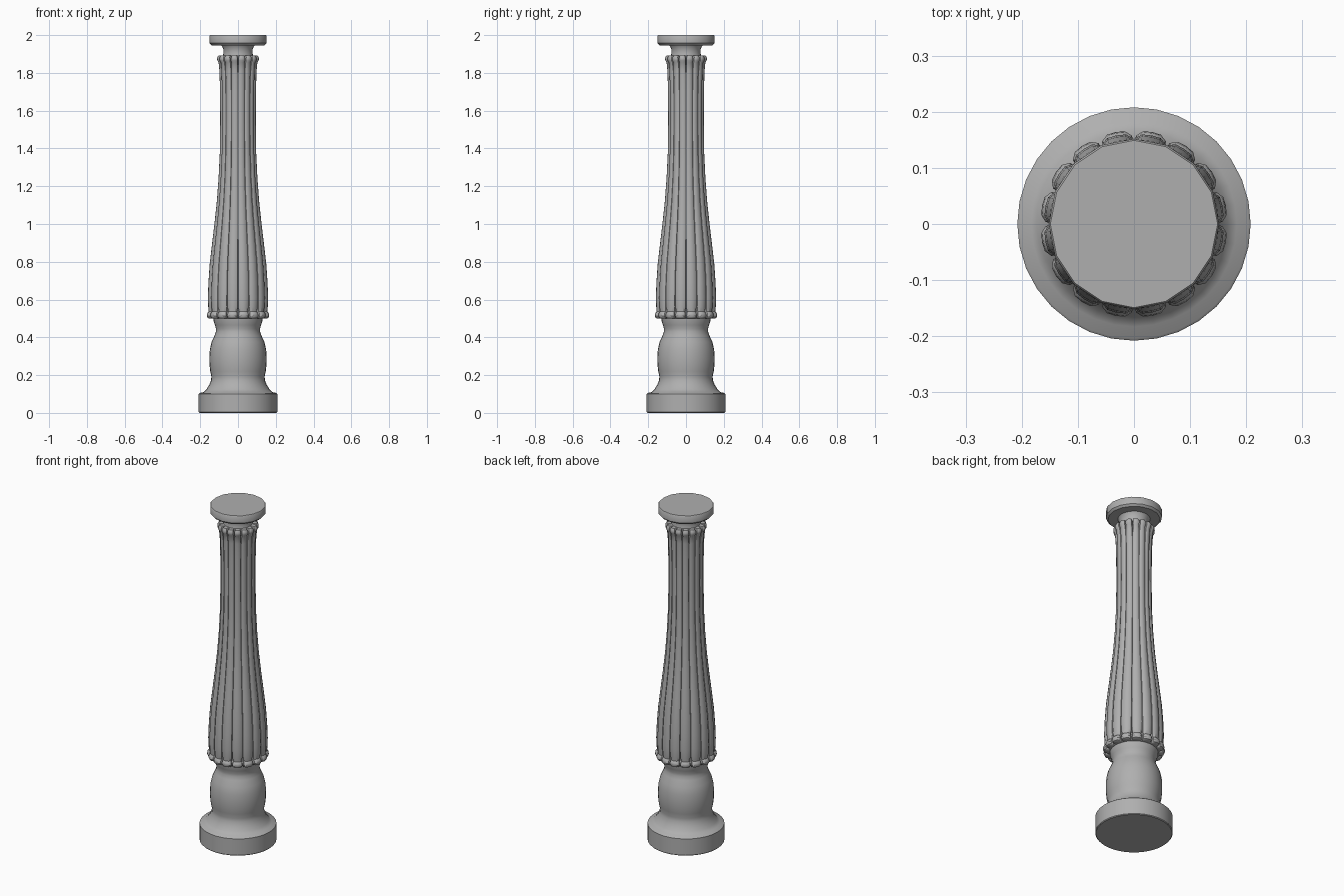
import bpy, bmesh, math
from mathutils import Matrix

if "Cube" in bpy.data.objects:
    bpy.data.objects.remove(bpy.data.objects["Cube"])

stone = bpy.data.materials.new("dark_stone")
stone.diffuse_color = (0.43, 0.43, 0.43, 1)
stone.use_nodes = True
stone.node_tree.nodes["Principled BSDF"].inputs["Base Color"].default_value = stone.diffuse_color


def finish(name, bm, angle):
    bmesh.ops.recalc_face_normals(bm, faces=bm.faces[:])
    mesh = bpy.data.meshes.new(name)
    bm.to_mesh(mesh)
    bm.free()
    mesh.materials.append(stone)
    ob = bpy.data.objects.new(name, mesh)
    bpy.context.collection.objects.link(ob)
    bpy.ops.object.select_all(action='DESELECT')
    bpy.context.view_layer.objects.active = ob
    ob.select_set(True)
    bpy.ops.object.shade_smooth_by_angle(angle=math.radians(angle))
    return ob


def loft(bm, rings):
    """Bridge closed rings of points and cap both ends."""
    rows = [[bm.verts.new(p) for p in ring] for ring in rings]
    n = len(rows[0])
    for a, b in zip(rows, rows[1:]):
        for i in range(n):
            j = (i + 1) % n
            bm.faces.new((a[i], a[j], b[j], b[i]))
    bm.faces.new(rows[0][::-1])
    bm.faces.new(rows[-1])


def lathe(name, profile, sides):
    bm = bmesh.new()
    loft(bm, [[(r * math.cos(math.tau * i / sides), r * math.sin(math.tau * i / sides), z)
               for i in range(sides)] for r, z in profile])
    return finish(name, bm, 40)


# Round plinth flowing into the vase-shaped foot
lathe("foot", [(0.204, 0), (0.208, 0.004), (0.208, 0.101), (0.204, 0.105), (0.183, 0.11),
               (0.167, 0.125), (0.152, 0.149), (0.143, 0.172), (0.141, 0.192),
               (0.147, 0.22), (0.151, 0.255), (0.152, 0.29), (0.149, 0.335), (0.14, 0.375),
               (0.124, 0.41), (0.117, 0.43), (0.117, 0.445), (0.122, 0.465),
               (0.129, 0.485), (0.131, 0.51)], 32)

# Shaft outline (rib outer radius, height, rib width factor)
shaft = [(0.154, 0.499, 0.66), (0.162, 0.503, 0.76), (0.167, 0.514, 0.82), (0.165, 0.527, 0.76),
         (0.157, 0.536, 0.72), (0.159, 0.56, 0.86), (0.161, 0.61, 0.88), (0.158, 0.69, 0.88),
         (0.151, 0.79, 0.88), (0.138, 0.9, 0.88), (0.126, 1.0, 0.88), (0.113, 1.12, 0.88),
         (0.104, 1.24, 0.88), (0.097, 1.38, 0.88), (0.095, 1.55, 0.88), (0.096, 1.7, 0.88),
         (0.099, 1.81, 0.86), (0.104, 1.855, 0.74), (0.111, 1.866, 0.78), (0.112, 1.88, 0.76),
         (0.105, 1.892, 0.62)]

# Core behind the ribs
lathe("shaft_core", [(r - 0.021, z) for r, z, f in shaft], 32)

# Sixteen convex ribs with a small knob at each end
ribs = 16
bm = bmesh.new()
for k in range(ribs):
    turn = Matrix.Rotation(math.tau * (k + 0.5) / ribs, 3, 'Z')
    rings = []
    for r, z, f in shaft:
        w = r * math.tan(math.pi / ribs) * f
        d = 0.07 * r
        section = [(-w, -0.03), (-w, -d), (-0.6 * w, -0.15 * d), (0, 0),
                   (0.6 * w, -0.15 * d), (w, -d), (w, -0.03)]
        rings.append([turn @ Matrix.Translation((r + u, v, z)).to_translation()
                      for v, u in section])
    loft(bm, rings)
finish("ribs", bm, 35)

# Neck above the shaft
lathe("neck", [(0.088, 1.86), (0.081, 1.885), (0.077, 1.905), (0.078, 1.925),
               (0.084, 1.94), (0.09, 1.95)], 24)

# Top disc
lathe("cap", [(0.14, 1.946), (0.151, 1.957), (0.152, 1.996), (0.149, 2.0)], 16)
